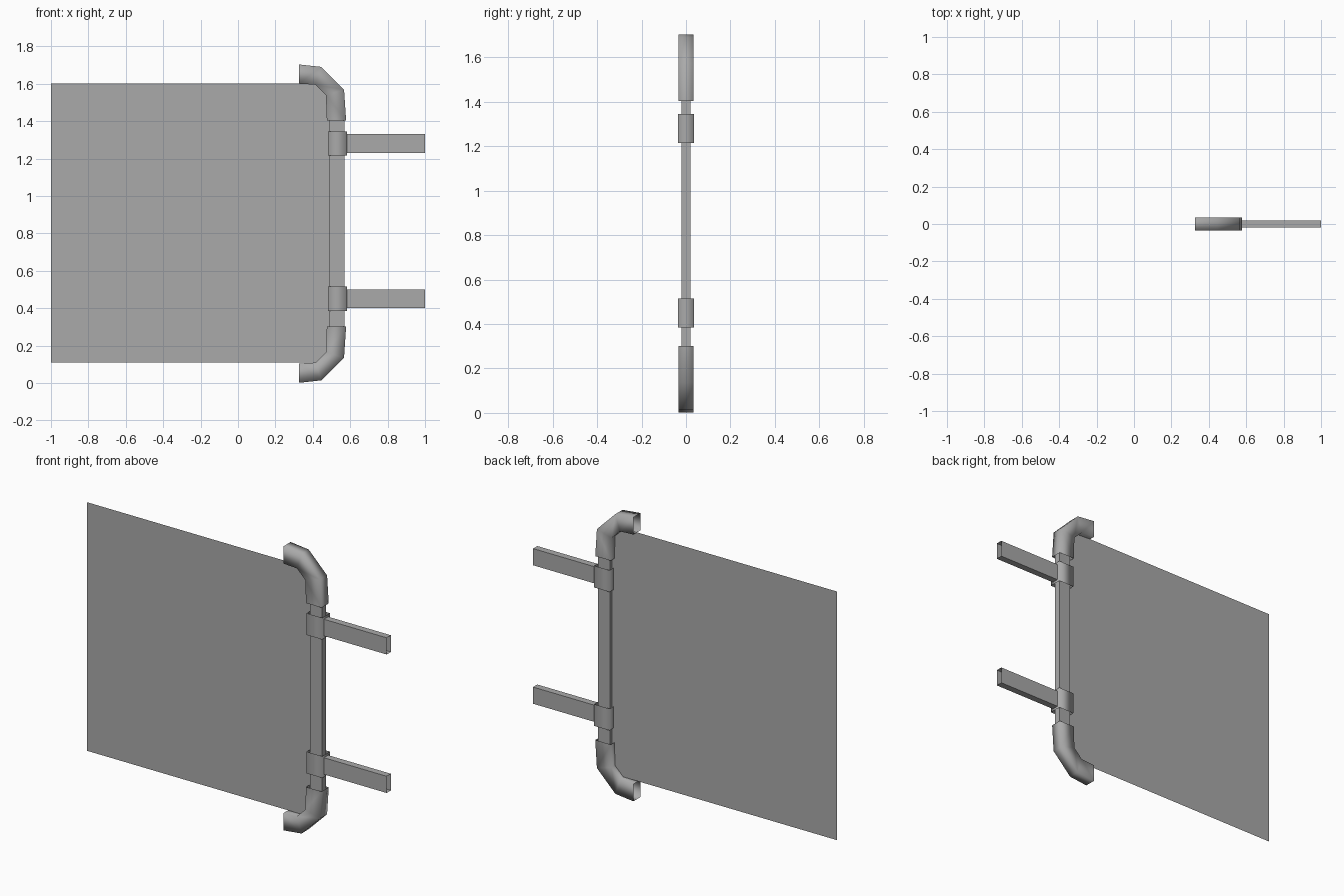
import bpy
import bmesh

if "Cube" in bpy.data.objects:
    bpy.data.objects.remove(bpy.data.objects["Cube"], do_unlink=True)

grey = bpy.data.materials.new("plain_grey")
colour = (0.4, 0.4, 0.4, 1)
grey.diffuse_color = colour
grey.use_nodes = True
grey.node_tree.nodes["Principled BSDF"].inputs["Base Color"].default_value = colour

MID = 0.853  # height of the mirror plane between upper and lower fittings


def finish(name, bm, smooth=False):
    mesh = bpy.data.meshes.new(name)
    bmesh.ops.recalc_face_normals(bm, faces=bm.faces)
    for f in bm.faces:
        f.smooth = smooth
    bm.to_mesh(mesh)
    bm.free()
    mesh.materials.append(grey)
    obj = bpy.data.objects.new(name, mesh)
    bpy.context.collection.objects.link(obj)
    return obj


def sweep(name, sections, depth, smooth=False, caps=False):
    """Rectangular tube through pairs of (x, z) points, +-depth in y."""
    bm = bmesh.new()
    rings = [[bm.verts.new((p[0], y, p[1])) for p, y in
              ((a, -depth), (b, -depth), (b, depth), (a, depth))]
             for a, b in sections]
    for r, s in zip(rings, rings[1:]):
        for i in range(4):
            j = (i + 1) % 4
            bm.faces.new((r[i], r[j], s[j], s[i]))
    if caps:
        bm.faces.new(rings[0])
        bm.faces.new(rings[-1])
    return finish(name, bm, smooth)


# Thin flat panel
bm = bmesh.new()
bm.faces.new([bm.verts.new((x, 0, z)) for x, z in
              ((-1, 0.11), (0.495, 0.11), (0.495, 1.6), (-1, 1.6))])
finish("panel", bm)

# Upright post along the panel edge
sweep("post", [((0.49, 0.25), (0.57, 0.25)), ((0.49, 1.45), (0.57, 1.45))], 0.02)

# Corner elbows, lower one mirrored from the upper
elbow = [((0.325, 1.6), (0.325, 1.703)),
         ((0.415, 1.595), (0.445, 1.69)),
         ((0.47, 1.54), (0.567, 1.568)),
         ((0.475, 1.403), (0.578, 1.403))]
sweep("upper_elbow", elbow, 0.034, smooth=True)
sweep("lower_elbow", [tuple((x, 2 * MID - z - 0.002) for x, z in pair)
                      for pair in elbow], 0.034, smooth=True)

# Clamps and open-ended arms
for name, z in (("upper", 1.28), ("lower", 0.45)):
    sweep(name + "_clamp", [((0.481, z - 0.065), (0.584, z - 0.065)),
                            ((0.481, z + 0.065), (0.584, z + 0.065))], 0.037, smooth=True)
    sweep(name + "_arm", [((0.57, z - 0.05), (0.57, z + 0.05)),
                          ((1, z - 0.05), (1, z + 0.05))], 0.02)
